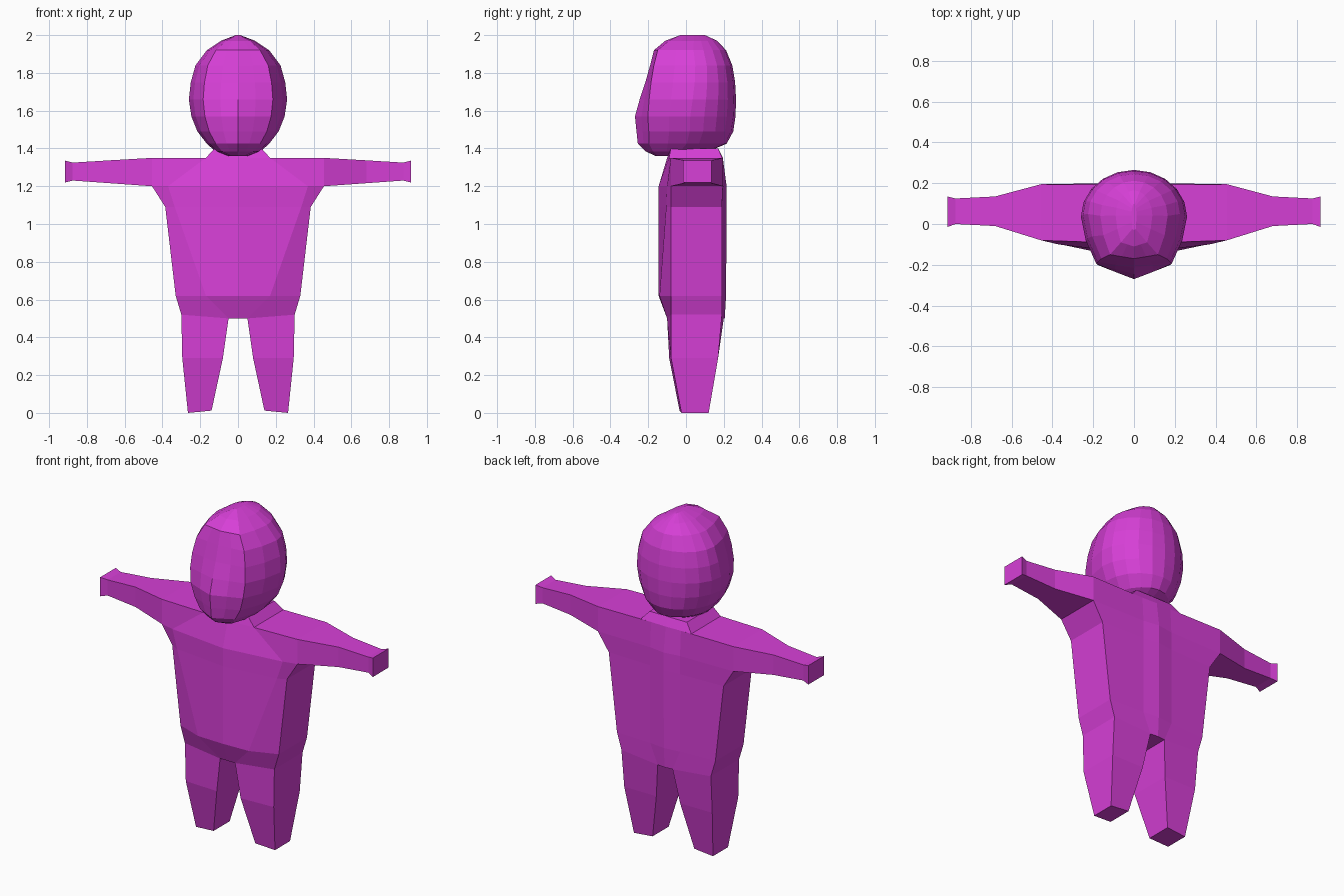
import bpy, bmesh, math

if "Cube" in bpy.data.objects:
    bpy.data.objects.remove(bpy.data.objects["Cube"])

mat = bpy.data.materials.new("magenta")
mat.diffuse_color = (0.68, 0.05, 0.68, 1)
mat.use_nodes = True
mat.node_tree.nodes["Principled BSDF"].inputs["Base Color"].default_value = mat.diffuse_color


def finish(name, bm):
    """Weld the half mesh, mirror it across x and store it as an object."""
    bmesh.ops.remove_doubles(bm, verts=bm.verts, dist=0.0005)
    bmesh.ops.recalc_face_normals(bm, faces=bm.faces)
    me = bpy.data.meshes.new(name)
    bm.to_mesh(me)
    bm.free()
    me.materials.append(mat)
    ob = bpy.data.objects.new(name, me)
    bpy.context.collection.objects.link(ob)
    mod = ob.modifiers.new("mirror", 'MIRROR')
    mod.use_clip = True
    mod.merge_threshold = 0.001
    # make sure the faces point outward after mirroring
    bpy.context.view_layer.objects.active = ob
    ob.select_set(True)
    bpy.ops.object.modifier_apply(modifier="mirror")
    bm = bmesh.new()
    bm.from_mesh(me)
    bmesh.ops.recalc_face_normals(bm, faces=bm.faces)
    bm.to_mesh(me)
    bm.free()
    ob.select_set(False)


def loft(bm, rings, closed, skip=()):
    """Bridge rings of points; skip holds (level, segment) pairs left open."""
    vs = [[bm.verts.new(p) for p in r] for r in rings]
    n = len(vs[0])
    for i in range(len(vs) - 1):
        for j in range(n if closed else n - 1):
            if (i, j) not in skip:
                k = (j + 1) % n
                bm.faces.new((vs[i][j], vs[i][k], vs[i + 1][k], vs[i + 1][j]))
    return vs


# ---- body: half torso, with leg and arm grown from its openings ----
bm = bmesh.new()


def level(z, front, inner, side, side_y, back_inner, back, z_side=None):
    zs = z if z_side is None else z_side
    return [(0, front, z), (*inner, z), (side, side_y[0], zs), (side, side_y[1], zs),
            (*back_inner, z), (0, back, z)]


torso = [
    level(0.50, -0.10, (0.05, -0.10), 0.30, (-0.08, 0.19), (0.05, 0.20), 0.205, 0.52),
    level(0.62, -0.145, (0.17, -0.14), 0.33, (-0.08, 0.19), (0.10, 0.20), 0.212),
    level(1.09, -0.145, (0.335, -0.105), 0.385, (-0.08, 0.19), (0.10, 0.20), 0.215),
    level(1.20, -0.145, (0.37, -0.10), 0.455, (-0.08, 0.195), (0.10, 0.20), 0.215),
    level(1.35, -0.10, (0.17, -0.09), 0.455, (-0.08, 0.195), (0.10, 0.192), 0.195),
]
vs = loft(bm, torso, False, skip={(3, 2)})
top = vs[-1]

# shoulder top and neck
base = [bm.verts.new(p) for p in ((0.17, -0.09, 1.35), (0.17, 0.192, 1.35))]
bm.faces.new((top[1], top[2], top[3], base[1]))
bm.faces.new((base[1], top[3], top[4]))
neck = [bm.verts.new(p) for p in ((0, -0.08, 1.40), (0.125, -0.08, 1.40),
                                  (0.125, 0.17, 1.40), (0, 0.17, 1.40))]
bm.faces.new((top[0], top[1], neck[1], neck[0]))
bm.faces.new((base[0], base[1], neck[2], neck[1]))
bm.faces.new((base[1], top[4], top[5], neck[3], neck[2]))
bm.faces.new(neck)

# crotch
v = vs[0]
bm.faces.new((v[0], v[1], v[4], v[5]))

# leg
leg = [torso[0][1:5]]
for z, x0, x1, f, b in ((0.29, 0.08, 0.295, -0.085, 0.17), (0.005, 0.14, 0.265, -0.03, 0.12)):
    leg.append([(x0, f - 0.004, z), (x1, f + 0.006, z), (x1, b, z), (x0, b, z)])
leg[-1] = [(x, y, 0.012 if i in (0, 3) else 0.0) for i, (x, y, z) in enumerate(leg[-1])]
bm.faces.new(loft(bm, leg, True)[-1])

# arm
arm = [(0.455, -0.08, 0.195, 1.20, 1.35), (0.68, -0.01, 0.135, 1.216, 1.337),
       (0.875, 0.0, 0.125, 1.23, 1.325), (0.915, -0.015, 0.135, 1.22, 1.335)]
rings = [[(x, f, lo), (x, b, lo), (x, b, hi), (x, f, hi)] for x, f, b, lo, hi in arm]
bm.faces.new(loft(bm, rings, True)[-1])
finish("body", bm)

# ---- head: stacked half rings with a flattened, slightly ridged face ----
bm = bmesh.new()
# height, half width, front y, back y, ridge depth of the face
profile = [(1.36, 0.05, -0.16, -0.06, 0.01), (1.385, 0.12, -0.215, 0.12, 0.04),
           (1.425, 0.165, -0.255, 0.215, 0.06), (1.49, 0.215, -0.262, 0.25, 0.065),
           (1.57, 0.247, -0.27, 0.262, 0.068), (1.66, 0.26, -0.245, 0.265, 0.05),
           (1.75, 0.25, -0.215, 0.26, 0.03), (1.84, 0.225, -0.19, 0.245, 0.02),
           (1.92, 0.165, -0.17, 0.212, 0.02), (1.97, 0.09, -0.11, 0.165, 0.02),
           (2.00, 0.012, -0.03, 0.10, 0.005)]
rings = []
for z, w, f, b, d in profile:
    mid = f + 0.55 * (b - f)
    ring = [(0, f, z), (0.36 * w, f + 0.5 * d, z), (0.71 * w, f + d, z),
            (0.91 * w, 0.5 * (f + d + mid), z)]
    for i in range(6):
        t = i * math.pi / 10
        ring.append((w * math.cos(t) if i < 5 else 0, mid + (b - mid) * math.sin(t), z))
    rings.append(ring)
vs = loft(bm, rings, False)
bm.faces.new(vs[0])
bm.faces.new(vs[-1])
finish("head", bm)
